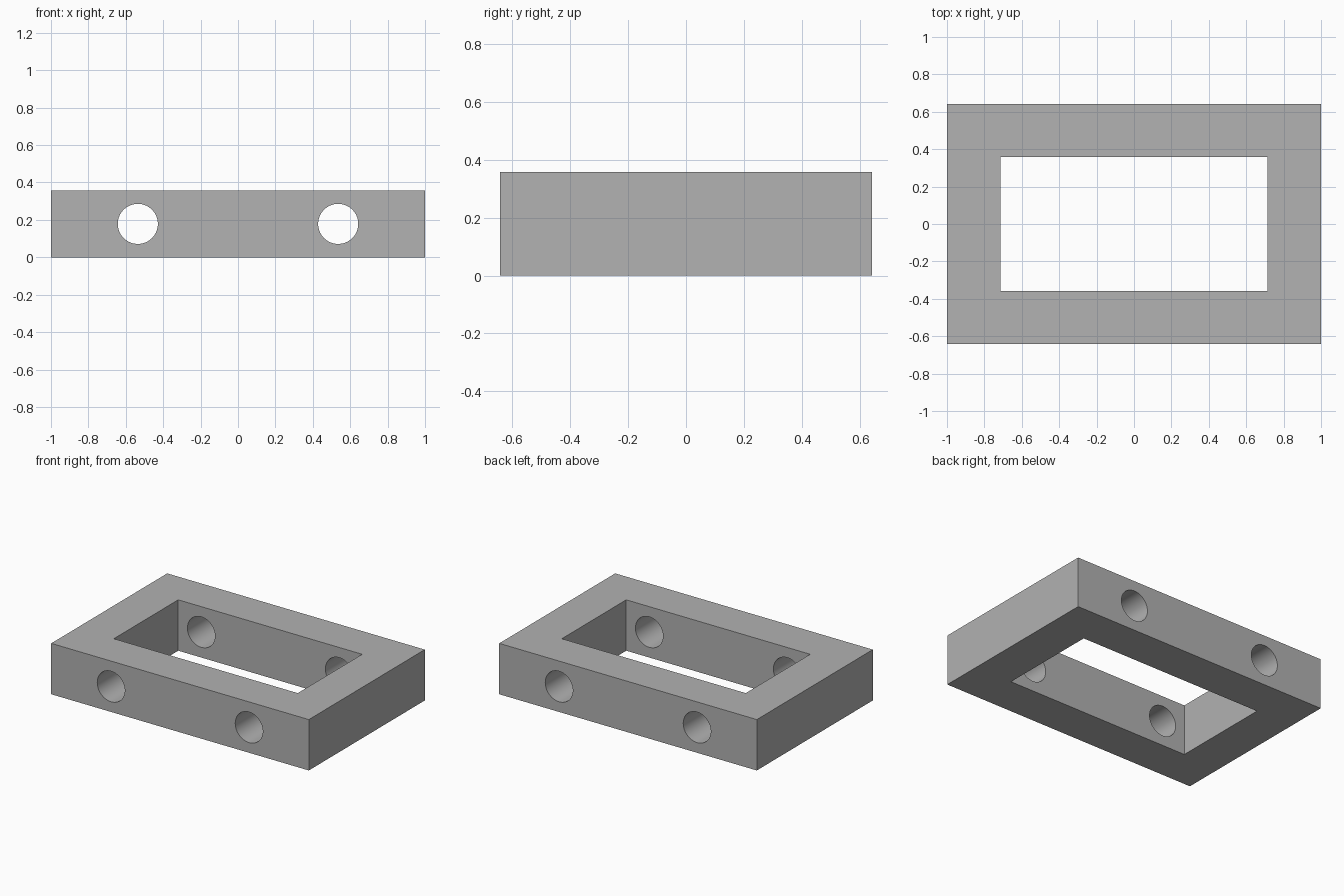
import bpy
import math

default = bpy.data.objects.get("Cube")
if default:
    bpy.data.objects.remove(default, do_unlink=True)

# Design grid: the block is 28 x 18 x 5 units
U = 2 / 28
LENGTH, DEPTH, HEIGHT, WALL = 28 * U, 18 * U, 5 * U, 4 * U
HOLE_X, HOLE_RADIUS = 7.5 * U, 1.5 * U

grey = bpy.data.materials.new("plain_grey")
grey.use_nodes = True
colour = (0.445, 0.445, 0.445, 1)
grey.diffuse_color = colour
grey.node_tree.nodes["Principled BSDF"].inputs["Base Color"].default_value = colour


def box(name, size):
    bpy.ops.mesh.primitive_cube_add(size=1, location=(0, 0, HEIGHT / 2))
    obj = bpy.context.object
    obj.name = name
    obj.scale = size
    bpy.ops.object.transform_apply(location=False, rotation=False, scale=True)
    obj.data.materials.append(grey)
    return obj


def cut(target, cutter):
    cutter.hide_render = True
    mod = target.modifiers.new("cut", 'BOOLEAN')
    mod.operation = 'DIFFERENCE'
    mod.solver = 'EXACT'
    mod.object = cutter
    bpy.context.view_layer.objects.active = target
    bpy.ops.object.modifier_apply(modifier=mod.name)
    bpy.data.objects.remove(cutter, do_unlink=True)


# Rectangular frame with an open centre
frame = box("frame", (LENGTH, DEPTH, HEIGHT))
cut(frame, box("opening_cutter", (LENGTH - 2 * WALL, DEPTH - 2 * WALL, HEIGHT * 2)))

# Two round bores, each through the front and back walls
for side in (-1, 1):
    bpy.ops.mesh.primitive_cylinder_add(
        vertices=64, radius=HOLE_RADIUS, depth=DEPTH * 1.5,
        location=(side * HOLE_X, 0, HEIGHT / 2), rotation=(math.pi / 2, 0, 0))
    bore = bpy.context.object
    bore.name = "bore_cutter"
    bore.data.materials.append(grey)
    cut(frame, bore)

# Smooth bores, sharp block edges
bpy.ops.object.select_all(action='DESELECT')
frame.select_set(True)
bpy.context.view_layer.objects.active = frame
bpy.ops.object.shade_smooth_by_angle(angle=math.radians(30))
